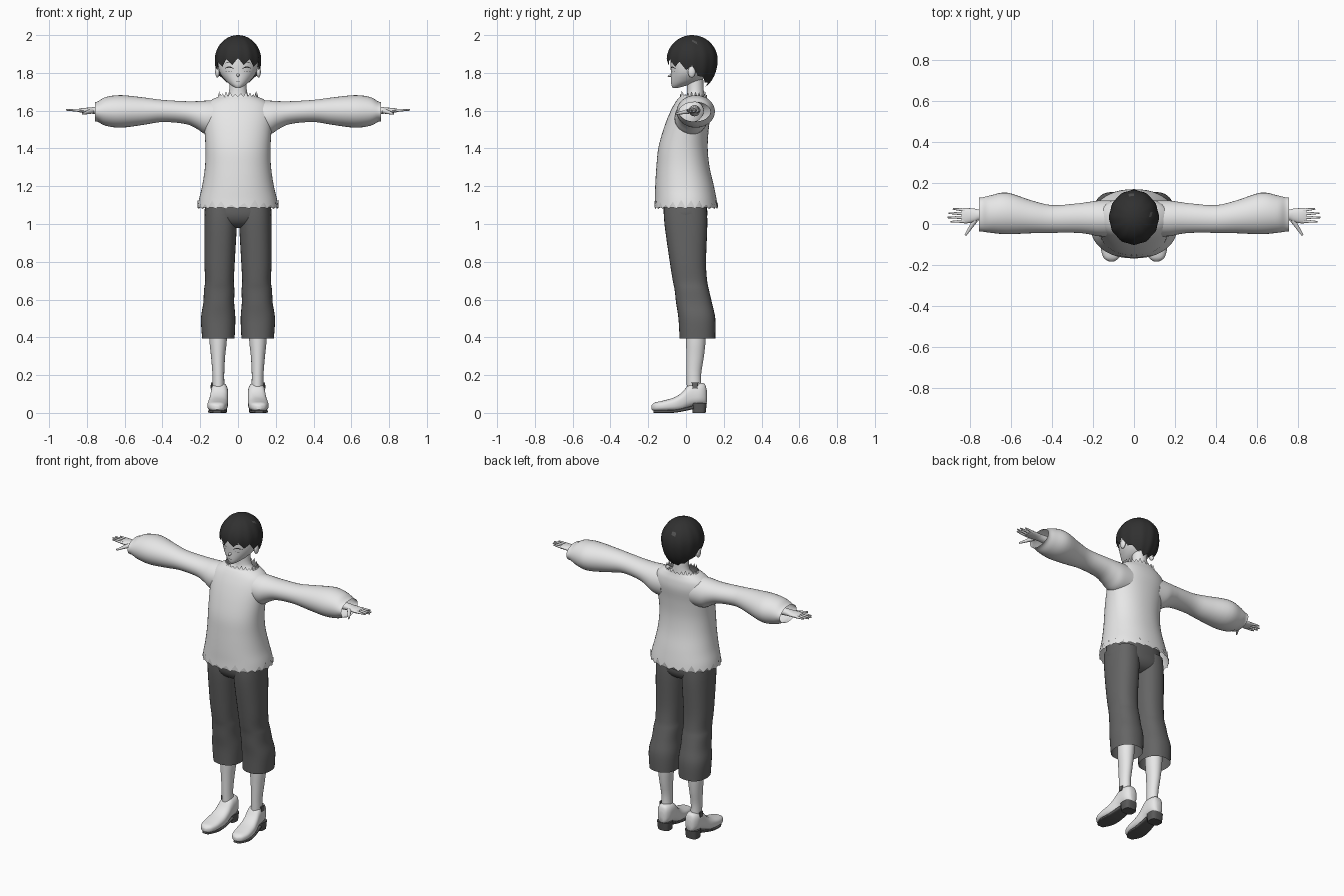
import bpy, bmesh, math
from mathutils import Vector

cube = bpy.data.objects.get("Cube")
if cube:
    bpy.data.objects.remove(cube, do_unlink=True)

parts = []


def material(name, value):
    m = bpy.data.materials.new(name)
    m.use_nodes = True
    colour = (value, value, value, 1)
    m.diffuse_color = colour
    m.node_tree.nodes["Principled BSDF"].inputs["Base Color"].default_value = colour
    return m


light = material("light cloth and skin", 0.8)
dark = material("dark grey cloth", 0.13)
black = material("black hair", 0.03)
sheen = material("hair sheen", 0.08)
sole_grey = material("sole grey", 0.1)


def finish(name, bm, *mats):
    bmesh.ops.recalc_face_normals(bm, faces=bm.faces[:])
    mesh = bpy.data.meshes.new(name)
    bm.to_mesh(mesh)
    bm.free()
    for m in mats:
        mesh.materials.append(m)
    ob = bpy.data.objects.new(name, mesh)
    bpy.context.collection.objects.link(ob)
    parts.append(ob)
    return ob


def spline(rings, steps=4):
    """Catmull-Rom interpolation between cross-section rows."""
    out, last = [], len(rings) - 1
    for i in range(last):
        a, b, c, d = (rings[min(max(j, 0), last)] for j in (i - 1, i, i + 1, i + 2))
        for s in range(steps):
            t = s / steps
            out.append([q + t / 2 * (r - p + t * (2 * p - 5 * q + 4 * r - w + t * (3 * (q - r) + w - p)))
                        for p, q, r, w in zip(a, b, c, d)])
    return out + [list(rings[last])]


def loft(name, rings, mat, axis="z", side=1, sides=32, caps=(True, True), power=2.0, jag=(0, 0)):
    """Rows hold position on the axis, then the extents across it."""
    bm, rows = bmesh.new(), []
    rings = spline(rings)
    for k, (t, a0, a1, b0, b1) in enumerate(rings):
        row = []
        for i in range(sides):
            ang = math.tau * i / sides
            c, s = math.cos(ang), math.sin(ang)
            c = math.copysign(abs(c) ** (2 / power), c)
            s = math.copysign(abs(s) ** (2 / power), s)
            a, b = (a0 + a1) / 2 + c * (a1 - a0) / 2, (b0 + b1) / 2 + s * (b1 - b0) / 2
            h = t
            # torn edges on the end rows
            if k in (0, len(rings) - 1):
                h += jag[k > 0] * (i % 2) * (1 + 0.4 * math.sin(i * 2.3))
            p = {"z": (a, b, h), "x": (h, a, b), "y": (a, h, b)}[axis]
            row.append(bm.verts.new((p[0] * side, p[1], p[2])))
        rows.append(row)
    for low, high in zip(rows, rows[1:]):
        for i in range(sides):
            j = (i + 1) % sides
            bm.faces.new((low[i], low[j], high[j], high[i]))
    for row, on in ((rows[0], caps[0]), (rows[-1], caps[1])):
        if on:
            bm.faces.new(row)
    return finish(name, bm, mat)


def limb(name, start, end, r0, r1, mat):
    """Tapered round bar between two points."""
    start, end = Vector(start), Vector(end)
    bm = bmesh.new()
    bmesh.ops.create_cone(bm, cap_ends=True, segments=10, radius1=r0, radius2=r1, depth=(end - start).length)
    bm.transform((end - start).to_track_quat("Z", "Y").to_matrix().to_4x4())
    bmesh.ops.translate(bm, vec=(start + end) / 2, verts=bm.verts[:])
    return finish(name, bm, mat)


def ball(name, centre, size, mat):
    bm = bmesh.new()
    bmesh.ops.create_uvsphere(bm, u_segments=16, v_segments=10, radius=1)
    bmesh.ops.scale(bm, vec=size, verts=bm.verts[:])
    bmesh.ops.translate(bm, vec=centre, verts=bm.verts[:])
    return finish(name, bm, mat)


def body(rows):
    """Symmetric rows: height, half width, front, back."""
    return [(z, -w, w, f, b) for z, w, f, b in rows]


# Shirt with torn hem and collar
loft("shirt", body([(1.08, .215, -.168, .17), (1.13, .207, -.165, .162), (1.2, .19, -.163, .148),
                    (1.3, .175, -.157, .125), (1.4, .172, -.147, .115), (1.5, .178, -.12, .12),
                    (1.58, .185, -.09, .13), (1.63, .172, -.065, .125), (1.66, .135, -.045, .115),
                    (1.675, .1, -.03, .11)]),
     light, sides=48, caps=(False, False), power=2.2, jag=(.035, .02))

# Trouser seat
loft("trouser_seat", body([(1.2, .165, -.12, .1), (1.1, .174, -.121, .11), (1.04, .175, -.115, .112),
                           (1.0, .14, -.09, .09), (.98, .07, -.05, .05)]), dark, power=2.4)

# Neck and upper chest
loft("neck", body([(1.6, .12, -.03, .1), (1.65, .085, -.01, .1), (1.69, .05, .005, .095),
                   (1.79, .044, .005, .09)]), light)

# Head
head = body([(1.72, .012, -.07, -.045), (1.735, .037, -.077, .01), (1.76, .067, -.08, .08),
             (1.8, .096, -.08, .12), (1.85, .107, -.082, .14), (1.9, .104, -.075, .145),
             (1.95, .08, -.04, .12), (1.98, .035, .0, .07)])
loft("head", head, light)
limb("nose", (0, -.07, 1.79), (0, -.097, 1.781), .012, .002, light)


def face_point(x, z):
    """Point just in front of the face."""
    rows = spline(head)
    for lo, hi in zip(rows, rows[1:]):
        if lo[0] <= z <= hi[0]:
            t = (z - lo[0]) / (hi[0] - lo[0])
            w, f, b = (lo[k] + t * (hi[k] - lo[k]) for k in (2, 3, 4))
            return x, (f + b) / 2 - (b - f) / 2 * math.sqrt(1 - (x / w) ** 2) - .003, z


def face_mark(name, x0, x1, z, arch, thick, mat):
    """Thin arched strip lying on the face."""
    bm, steps = bmesh.new(), 8
    pairs = []
    for i in range(steps + 1):
        t = i / steps
        bow = math.sin(math.pi * t)
        x, h = x0 + t * (x1 - x0), z + arch * bow
        half = thick * (.2 + bow) / 2
        pairs.append([bm.verts.new(face_point(x, h + d)) for d in (-half, half)])
    for p, q in zip(pairs, pairs[1:]):
        bm.faces.new((p[0], q[0], q[1], p[1]))
    finish(name, bm, mat)


face_mark("mouth", -.014, .014, 1.757, -.002, .003, dark)

# Hair cap with pointed locks
bm, columns, levels = bmesh.new(), 72, 14
centre = Vector((0, .033, 1.87))
grid = []
for i in range(columns):
    ang = math.tau * i / columns
    front = -math.sin(ang)
    end = 1.805 + (.038 * front if front > 0 else .08 * front)
    end += .035 * abs(i % 6 / 3 - 1) * (1 if front > -.3 else .4)
    drop = end - centre.z
    stop = math.acos(drop / (.13 if drop > 0 else .17))
    ridge = 1 + .018 * math.cos(i * math.tau / 6)
    line = []
    for k in range(1, levels + 1):
        phi = stop * k / levels
        r = math.sin(phi) * (1 + (ridge - 1) * k / levels)
        up = math.cos(phi)
        line.append(bm.verts.new(centre + Vector((.121 * r * math.cos(ang), .133 * r * math.sin(ang),
                                                   up * (.13 if up > 0 else .17)))))
    grid.append(line)
crown = bm.verts.new(centre + Vector((0, 0, .13)))
for i, line in enumerate(grid):
    after = grid[(i + 1) % columns]
    bm.faces.new((crown, line[0], after[0]))
    for k in range(levels - 1):
        f = bm.faces.new((line[k], line[k + 1], after[k + 1], after[k]))
        # small glossy patches behind the crown
        f.material_index = int(k == 4 and (i % 18 in (0, 1, 2)) and i < columns // 2)
finish("hair", bm, black, sheen)

for side, word in ((1, "left"), (-1, "right")):
    # Face details
    ball(word + "_ear", (side * .109, .03, 1.805), (.012, .02, .03), light)
    face_mark(word + "_eyelash", side * .022, side * .072, 1.822, .009, .006, black)
    face_mark(word + "_lower_lash", side * .03, side * .066, 1.809, -.002, .002, dark)
    face_mark(word + "_eyebrow", side * .02, side * .07, 1.85, .007, .004, black)

    # Sleeve, puffed before the wrist
    loft(word + "_sleeve", [(.1, -.06, .115, 1.47, 1.655), (.17, -.06, .115, 1.475, 1.653),
                            (.22, -.05, .108, 1.505, 1.65), (.28, -.043, .1, 1.53, 1.65),
                            (.4, -.043, .092, 1.54, 1.657), (.5, -.045, .115, 1.525, 1.67),
                            (.62, -.05, .153, 1.51, 1.682), (.7, -.043, .14, 1.52, 1.672),
                            (.74, -.037, .13, 1.54, 1.65), (.757, -.037, .13, 1.542, 1.645)],
         light, "x", side, caps=(True, False))

    # Forearm, palm and fingers
    loft(word + "_hand", [(.6, .015, .075, 1.57, 1.63), (.74, .02, .07, 1.58, 1.622),
                          (.78, .01, .075, 1.585, 1.617), (.82, .003, .078, 1.588, 1.614),
                          (.842, .006, .076, 1.592, 1.61)], light, "x", side, sides=20)
    for n, tip in enumerate((.895, .91, .905, .885)):
        y = .014 + .018 * n
        limb(f"{word}_finger_{n}", (side * .825, y, 1.601), (side * tip, y + .003 * (n - 1), 1.604),
             .009, .004, light)
    limb(word + "_thumb", (side * .775, .02, 1.598), (side * .823, -.055, 1.583), .014, .005, light)

    # Trouser leg
    loft(word + "_trouser_leg", [(1.1, .006, .174, -.118, .108), (1.0, .006, .178, -.114, .113),
                                 (.8, .017, .178, -.086, .106), (.7, .022, .174, -.07, .112),
                                 (.65, .019, .18, -.06, .122), (.58, .02, .184, -.052, .138),
                                 (.5, .014, .196, -.04, .155), (.395, .018, .19, -.034, .155)],
         dark, "z", side, caps=(True, False), power=2.3)

    # Shin
    loft(word + "_shin", [(.6, .05, .155, -.005, .115), (.4, .058, .152, .0, .105),
                          (.3, .068, .143, .002, .095), (.2, .073, .135, .003, .08),
                          (.1, .07, .135, .005, .085)], light, "z", side)

    # Shoe with sole, heel and ankle tab
    loft(word + "_shoe", [(-.183, .098, .122, .018, .04), (-.165, .073, .148, .01, .055),
                          (-.12, .058, .162, .008, .065), (-.06, .053, .16, .008, .083),
                          (-.02, .053, .152, .012, .11), (.01, .053, .146, .025, .145),
                          (.035, .052, .144, .035, .16), (.075, .054, .142, .042, .16),
                          (.1, .065, .13, .045, .152), (.11, .08, .115, .055, .12)],
         light, "y", side, power=2.6)
    loft(word + "_sole", [(-.172, .09, .132, 0, .014), (-.12, .063, .158, 0, .014),
                          (-.05, .059, .154, .002, .018), (.04, .06, .138, .02, .04)],
         sole_grey, "y", side, power=5)
    loft(word + "_heel", [(0, .06, .138, .035, .104), (.025, .058, .14, .033, .107),
                          (.052, .056, .142, .03, .11)], sole_grey, "z", side, power=3)
    loft(word + "_ankle_tab", [(.13, .138, .146, .035, .06), (.16, .134, .143, .03, .065)],
         dark, "z", side, sides=12, power=4)

# Smooth shading with crisp edges
bpy.ops.object.select_all(action="DESELECT")
for ob in parts:
    ob.select_set(True)
bpy.context.view_layer.objects.active = parts[0]
bpy.ops.object.shade_smooth_by_angle(angle=math.radians(45))
